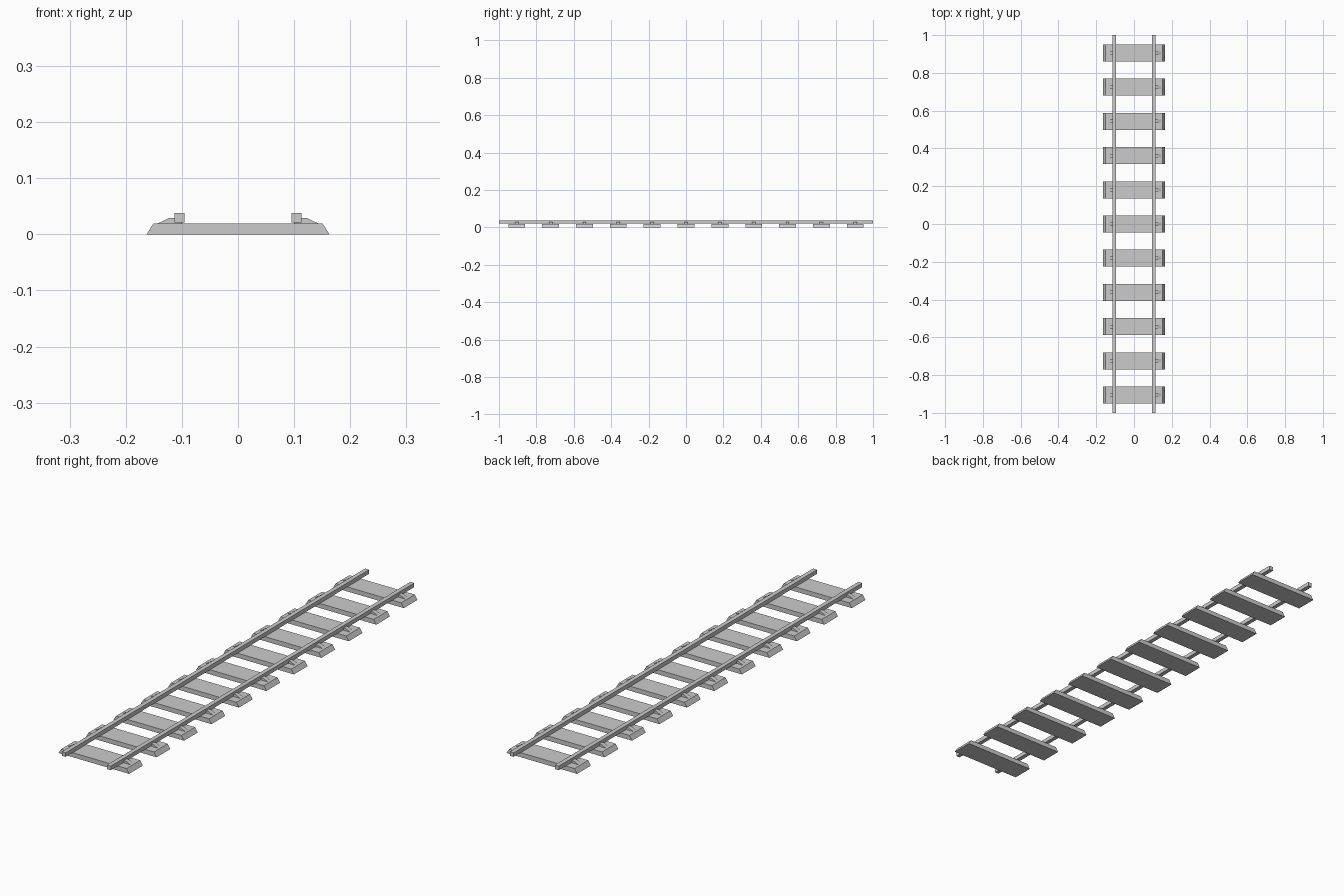
import bpy, bmesh

if "Cube" in bpy.data.objects:
    bpy.data.objects.remove(bpy.data.objects["Cube"])


def extrude_profile(name, profile, y, width):
    """Extrude an (x, z) outline along y, centred on y."""
    bm = bmesh.new()
    face = bm.faces.new([bm.verts.new((px, y - width / 2, pz)) for px, pz in profile])
    out = bmesh.ops.extrude_face_region(bm, geom=[face])
    verts = [v for v in out["geom"] if isinstance(v, bmesh.types.BMVert)]
    bmesh.ops.translate(bm, verts=verts, vec=(0, width, 0))
    bmesh.ops.recalc_face_normals(bm, faces=bm.faces)
    mesh = bpy.data.meshes.new(name)
    bm.to_mesh(mesh)
    bm.free()
    obj = bpy.data.objects.new(name, mesh)
    bpy.context.collection.objects.link(obj)
    return obj


SLEEPERS, PITCH = 11, 0.181
TOP = 0.019
sleeper = [(-0.163, 0), (0.163, 0), (0.151, TOP), (-0.151, TOP)]
rail = [(0.095, 0.021), (0.113, 0.021), (0.113, 0.038), (0.095, 0.038)]
clip = [(0.100, TOP), (0.144, TOP), (0.123, 0.029), (0.100, 0.029)]

for side, sx in (("left", -1), ("right", 1)):
    # Square rails running the full length
    extrude_profile(f"{side}_rail", [(sx * x, z) for x, z in rail], 0, 2.0)

for i in range(SLEEPERS):
    y = (i - (SLEEPERS - 1) / 2) * PITCH
    # Sleeper with sloped ends
    extrude_profile(f"sleeper_{i + 1}", sleeper, y, 0.09)
    # Small wedge clips holding the rails
    for side, sx in (("left", -1), ("right", 1)):
        extrude_profile(f"{side}_clip_{i + 1}", [(sx * x, z) for x, z in clip], y, 0.018)
